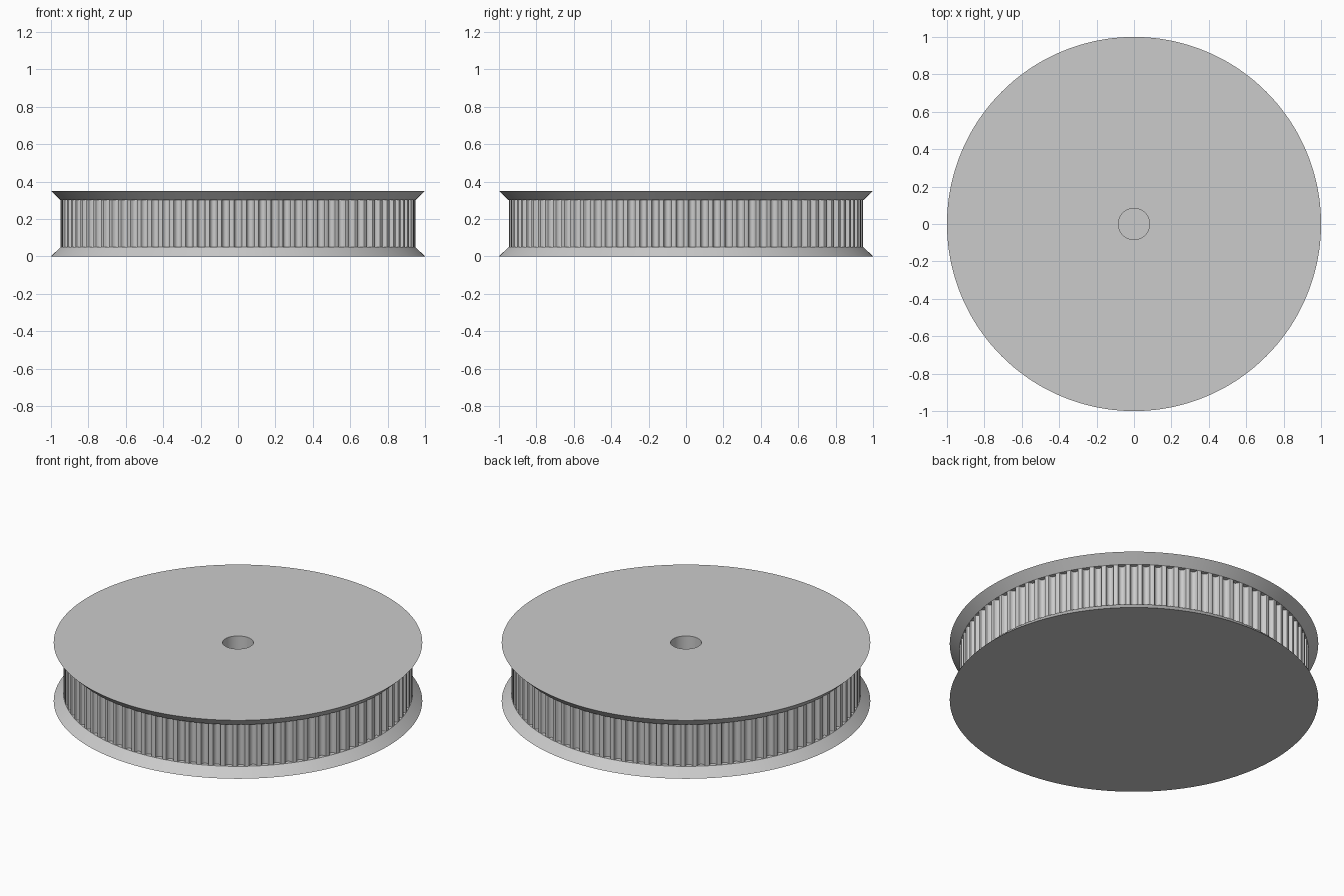
import bpy, bmesh, math

if "Cube" in bpy.data.objects:
    bpy.data.objects.remove(bpy.data.objects["Cube"], do_unlink=True)

TEETH = 90
RIM, DRUM, BORE = 1.0, 0.948, 0.0835      # radii
HEIGHT, FLANGE = 0.35, 0.05
INNER = 0.9                               # flanges reach behind the grooves

grey = bpy.data.materials.new("light grey")
grey.use_nodes = True
colour = (0.6, 0.6, 0.6, 1)
grey.diffuse_color = colour
grey.node_tree.nodes["Principled BSDF"].inputs["Base Color"].default_value = colour


def skin(name, rings):
    """Join closed rings of points with quads, counter-clockwise and outward."""
    bm = bmesh.new()
    loops = [[bm.verts.new(p) for p in ring] for ring in rings]
    for low, high in zip(loops, loops[1:]):
        for i in range(len(low)):
            j = (i + 1) % len(low)
            bm.faces.new((low[i], low[j], high[j], high[i]))
    bmesh.ops.remove_doubles(bm, verts=bm.verts, dist=1e-5)
    mesh = bpy.data.meshes.new(name)
    bm.to_mesh(mesh)
    bm.free()
    mesh.materials.append(grey)
    obj = bpy.data.objects.new(name, mesh)
    bpy.context.collection.objects.link(obj)
    bpy.ops.object.select_all(action="DESELECT")
    obj.select_set(True)
    bpy.context.view_layer.objects.active = obj
    bpy.ops.object.shade_smooth_by_angle(angle=math.radians(30))
    return obj


def lathe(name, profile, steps=TEETH * 4):
    angles = [math.tau * i / steps for i in range(steps)]
    return skin(name, [[(r * math.cos(a), r * math.sin(a), z) for a in angles]
                       for r, z in profile])


# Flanges, the upper one carrying the blind bore
lathe("bottom_flange", [(0, 0), (RIM, 0), (DRUM, FLANGE), (INNER, FLANGE)])
lathe("top_flange", [(INNER, HEIGHT - FLANGE), (DRUM, HEIGHT - FLANGE), (RIM, HEIGHT),
                     (BORE, HEIGHT), (BORE, FLANGE), (0, FLANGE)])

# Toothed drum: half of one rounded groove as (half width, depth), then mirrored
half = [(0.0249, 0), (0.0216, 0.0012), (0.0199, 0.0044), (0.0182, 0.0114),
        (0.0151, 0.018), (0.0083, 0.0236)]
groove = [(-w, d) for w, d in half] + [(0, 0.0255)] + half[::-1]
outline = []
for tooth in range(TEETH):
    centre = math.tau * tooth / TEETH - math.pi / 2
    for w, d in groove:
        a = centre + w / DRUM
        outline.append(((DRUM - d) * math.cos(a), (DRUM - d) * math.sin(a)))
skin("toothed_drum", [[(x, y, z) for x, y in outline] for z in (FLANGE, HEIGHT - FLANGE)])
